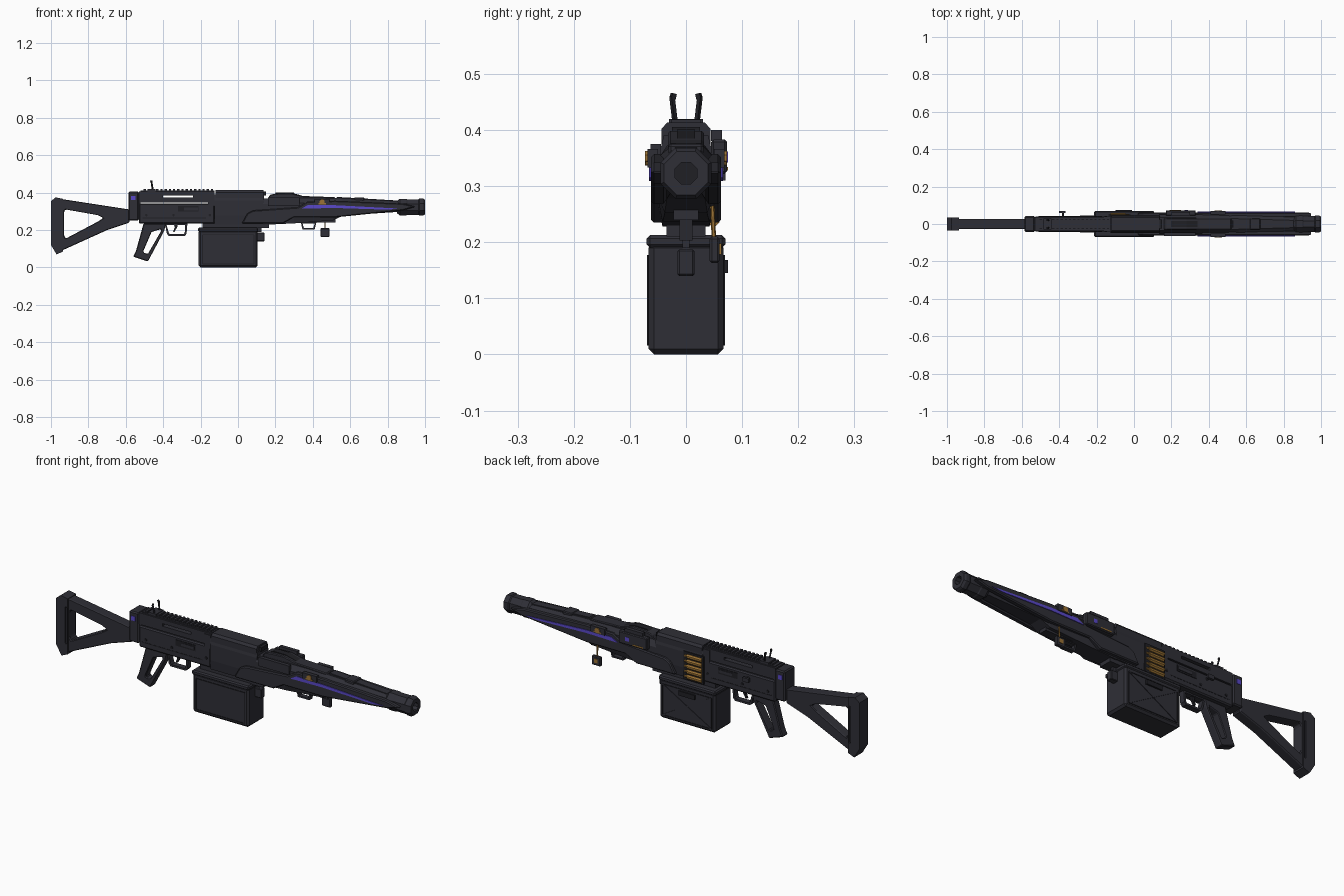
import bpy, bmesh, math
from mathutils import Vector

cube = bpy.data.objects.get("Cube")
if cube:
    bpy.data.objects.remove(cube, do_unlink=True)


def material(name, r, g, b):
    m = bpy.data.materials.new(name)
    m.use_nodes = True
    m.diffuse_color = (r, g, b, 1)
    bsdf = m.node_tree.nodes["Principled BSDF"]
    bsdf.inputs["Base Color"].default_value = (r, g, b, 1)
    bsdf.inputs["Roughness"].default_value = 0.6
    return m


GUN = material("gunmetal", 0.028, 0.028, 0.037)
DARK = material("dark steel", 0.014, 0.014, 0.018)
PURPLE = material("purple glow", 0.10, 0.065, 0.58)
BRASS = material("brass", 0.33, 0.17, 0.035)


def finish(name, bm, mat, bevel=0):
    bmesh.ops.recalc_face_normals(bm, faces=bm.faces)
    me = bpy.data.meshes.new(name)
    bm.to_mesh(me)
    bm.free()
    me.materials.append(mat)
    ob = bpy.data.objects.new(name, me)
    bpy.context.collection.objects.link(ob)
    if bevel:
        mod = ob.modifiers.new("edge", 'BEVEL')
        mod.width = bevel
        mod.segments = 1
    return ob


def loft(name, loops, mat, bevel=0, closed=False):
    """Skin matching point loops; cap the ends or join them into a ring."""
    bm = bmesh.new()
    rows = [[bm.verts.new(p) for p in loop] for loop in loops]
    pairs = list(zip(rows, rows[1:])) + ([(rows[-1], rows[0])] if closed else [])
    for a, b in pairs:
        for i in range(len(a)):
            j = (i + 1) % len(a)
            bm.faces.new((a[i], a[j], b[j], b[i]))
    if not closed:
        bm.faces.new(rows[0])
        bm.faces.new(rows[-1])
    return finish(name, bm, mat, bevel)


def plate(name, pts, y0, y1, mat=GUN, bevel=0):
    """Side profile (x, z) extruded across y."""
    return loft(name, [[(x, y, z) for x, z in pts] for y in (y0, y1)], mat, bevel)


def frame(name, outer, inner, w, mat=GUN, bevel=0):
    """Side profile with a matching hole right through it."""
    loops = [[(x, y, z) for x, z in p] for p, y in
             ((outer, -w), (outer, w), (inner, w), (inner, -w))]
    return loft(name, loops, mat, bevel, closed=True)


def rect(x0, x1, z0, z1):
    return [(x0, z0), (x1, z0), (x1, z1), (x0, z1)]


def box(name, x0, x1, y0, y1, z0, z1, mat=GUN, bevel=0):
    return plate(name, rect(x0, x1, z0, z1), y0, y1, mat, bevel)


def bar(name, a, b, r, mat=GUN, sides=6):
    """Round or square bar between two points."""
    a, b = Vector(a), Vector(b)
    q = (b - a).to_track_quat('Z', 'Y')
    ring = [q @ Vector((r * math.cos(t), r * math.sin(t), 0))
            for t in (math.tau * (i + .5) / sides for i in range(sides))]
    return loft(name, [[p + v for v in ring] for p in (a, b)], mat)


def section(x, top, bottom, wt, wm, wb):
    """Eight-sided cross-section with chamfered top and bottom."""
    h = top - bottom
    half = [(wt, top), (wm, top - .2 * h), (wm, bottom + .3 * h), (wb, bottom)]
    return [(x, y, z) for y, z in half] + [(x, -y, z) for y, z in reversed(half)]


def mirrored(name, fn):
    for s, side in ((1, "left"), (-1, "right")):
        fn(side + "_" + name, s)


# Skeleton stock with butt pad
frame("stock",
      [(-.99, .35), (-.97, .37), (-.58, .31), (-.58, .24), (-.70, .20), (-.965, .08), (-.99, .12)],
      [(-.93, .30), (-.92, .31), (-.75, .28), (-.72, .265), (-.75, .245), (-.92, .155), (-.93, .17)],
      .027, bevel=.005)
frame("butt_pad",
      [(-1, .355), (-.975, .375), (-.935, .367), (-.935, .085), (-.97, .07), (-1, .12)],
      [(-.95, .32), (-.945, .325), (-.94, .32), (-.94, .14), (-.945, .135), (-.95, .14)], .034)
box("rear_block", -.585, -.53, -.042, .042, .25, .405, bevel=.006)
mirrored("rear_marker", lambda n, s: box(n, -.572, -.548, s * .040, s * .044, .36, .383, PURPLE))

# Receiver: lower half, slotted upper half and thin gap between
box("receiver_lower", -.53, -.125, -.041, .041, .235, .343, bevel=.006)
frame("receiver_upper", rect(-.53, -.125, .348, .407), rect(-.40, -.24, .373, .386), .037)
box("receiver_rear_joint", -.535, -.52, -.036, .036, .33, .36)
box("receiver_front_joint", -.16, -.125, -.041, .041, .33, .40)
mirrored("receiver_slot", lambda n, s: box(n, -.32, -.21, s * .04, s * .0435, .298, .328, DARK))
mirrored("receiver_groove", lambda n, s: box(n, -.51, -.17, s * .04, s * .042, .262, .266, DARK))
box("bolt_slide", -.29, -.215, -.046, .046, .306, .320)
for x in (-.49, -.345, -.15):
    mirrored("receiver_pin", lambda n, s: bar(n, (x, s * .04, .28), (x, s * .044, .28), .007, DARK, 8))
bar("selector_shaft", (-.38, .03, .32), (-.38, .062, .32), .007)
box("selector_knob", -.40, -.365, .058, .07, .31, .33)

# Top rail and rear sight posts
box("rail_base", -.52, -.125, -.028, .028, .40, .411)
for i in range(17):
    x = -.505 + i * .0225
    box("rail_tooth", x, x + .012, -.026, .026, .408, .419)
mirrored("sight_post", lambda n, s: bar(n, (-.455, s * .019, .41), (-.463, s * .025, .46), .005, DARK, 4))
mirrored("sight_tip", lambda n, s: bar(n, (-.463, s * .024, .455), (-.464, s * .022, .465), .006, DARK, 4))
box("sight_base", -.485, -.44, -.03, .03, .405, .42)

# Open grip, trigger and guard
frame("grip", [(-.505, .235), (-.385, .235), (-.395, .195), (-.482, .032), (-.56, .058), (-.545, .09)],
      [(-.462, .19), (-.413, .205), (-.413, .192), (-.482, .072), (-.505, .08), (-.505, .09)],
      .021, bevel=.004)
frame("trigger_guard", [(-.392, .24), (-.27, .24), (-.275, .18), (-.285, .168), (-.37, .168), (-.38, .18)],
      [(-.382, .228), (-.282, .228), (-.285, .185), (-.29, .178), (-.365, .178), (-.37, .185)], .014)
plate("trigger", [(-.345, .24), (-.32, .24), (-.325, .215), (-.34, .19), (-.347, .192), (-.338, .215)],
      -.006, .006, DARK)

# Middle body with hinged cover
loft("middle_body", [section(x, .39, .23, .04, .047, .042) for x in (-.125, .14)], GUN)
loft("feed_cover", [section(x, .413, .355, .034, .044, .044) for x in (-.12, .135)], GUN)
box("feed_cover_hinge", .12, .15, -.025, .025, .385, .405, DARK)
box("feed_neck", -.19, .165, -.035, .035, .21, .236)
box("feed_post", .10, .125, -.006, .006, .19, .24)

# Belt cartridges in the left feed window
box("feed_window", -.135, -.02, .045, .0505, .222, .365, DARK)
for i in range(5):
    z = .24 + i * .026
    bar("cartridge", (-.125, .049, z), (-.045, .049, z), .0115, BRASS, 8)
    bar("cartridge_tip", (-.045, .049, z), (-.028, .049, z), .006, BRASS, 8)

# Ammunition box
box("ammo_box", -.21, .105, -.067, .067, 0, .20, bevel=.01)
box("ammo_box_lid", -.213, .108, -.07, .07, .19, .213, bevel=.006)
box("ammo_box_latch", .10, .142, -.015, .015, .14, .187, bevel=.003)
box("ammo_box_handle", -.10, -.01, .065, .075, .145, .168, DARK)
for s in (-1, 1):
    y = s * .0675
    frame_corners = rect(-.19, .085, .018, .175)
    for (ax, az), (bx, bz) in zip(frame_corners, frame_corners[1:] + frame_corners[:1]):
        bar("ammo_box_rib", (ax, y, az), (bx, y, bz), .003, DARK, 4)
for ax, bx in ((-.19, .085), (.085, -.19)):
    bar("ammo_box_brace", (ax, .067, .018), (bx, .067, .175), .004, GUN, 4)
    bar("ammo_box_base_brace", (ax, -.05, .003), (bx, .05, .003), .003, GUN, 4)

# Tapered handguard and top cover
loft("handguard", [section(.135, .368, .228, .034, .05, .042), section(.30, .372, .236, .034, .052, .042),
                   section(.51, .372, .252, .03, .052, .038), section(.56, .370, .278, .028, .05, .034),
                   section(.90, .352, .30, .018, .034, .02)], GUN)
plate("top_cover", [(.155, .36), (.17, .388), (.20, .395), (.28, .398), (.35, .382),
                    (.52, .376), (.52, .355)], -.032, .032, bevel=.004)
plate("top_fin", [(.18, .385), (.21, .401), (.28, .401), (.34, .385)], -.016, .016, DARK)
plate("front_top_cover", [(.52, .36), (.53, .377), (.62, .372), (.87, .357), (.87, .34)], -.02, .02)
box("front_clamp", .62, .675, -.031, .031, .345, .375, bevel=.004)
box("lower_rail", .29, .52, -.022, .022, .24, .262)

# Raised side shrouds, glowing stripes and emblems
PANEL = [(.02, .235), (.05, .29), (.08, .305), (.32, .322), (.37, .352), (.52, .357),
         (.88, .342), (.95, .325), (.88, .305), (.52, .268), (.30, .268), (.24, .235)]
STRIPE = [(.34, .315), (.375, .335), (.52, .333), (.86, .315), (.80, .309), (.52, .318)]


def shroud(n, s):
    plate(n, PANEL, s * .035, s * .062, bevel=.005)
    plate("stripe_" + n, STRIPE, s * .061, s * .0655, PURPLE)
    box("emblem_base_" + n, .41, .49, s * .05, s * .069, .333, .366)
    bar("emblem_" + n, (.45, s * .066, .35), (.45, s * .073, .35), .014, BRASS, 8)
    box("emblem_wing_" + n, .43, .47, s * .066, s * .071, .338, .344, BRASS)


mirrored("shroud", shroud)

# Left side module
box("side_module", .17, .33, .045, .073, .322, .383, bevel=.004)
box("side_module_cap", .20, .30, .045, .064, .38, .40)
box("module_light", .27, .29, .072, .0745, .342, .362, PURPLE)
box("module_contact", .19, .25, .072, .0745, .328, .334, BRASS)
box("right_side_strip", .16, .33, -.063, -.045, .33, .375)

# Barrel and hollow octagonal muzzle
bar("barrel", (.80, 0, .325), (.93, 0, .325), .03, DARK, 8)
loops = [[(x, r * math.cos(t), .323 + r * math.sin(t)) for t in
          (math.tau * (i + .5) / 8 for i in range(8))]
         for x, r in ((.85, .036), (.865, .048), (.90, .048), (.905, .045), (.965, .045),
                      (.97, .049), (.99, .049), (1, .042), (1, .021), (.92, .021))]
loft("muzzle", loops, GUN)

# Sling loop and hanging charm
frame("sling_loop", [(.335, .245), (.42, .245), (.41, .203), (.345, .203)],
      [(.345, .236), (.41, .236), (.403, .211), (.352, .211)], .012)
bar("charm_cord", (.465, .047, .265), (.465, .05, .20), .004, BRASS)
box("charm", .44, .49, .042, .06, .163, .21, GUN, .004)
box("charm_badge", .455, .475, .059, .063, .178, .198, BRASS)
